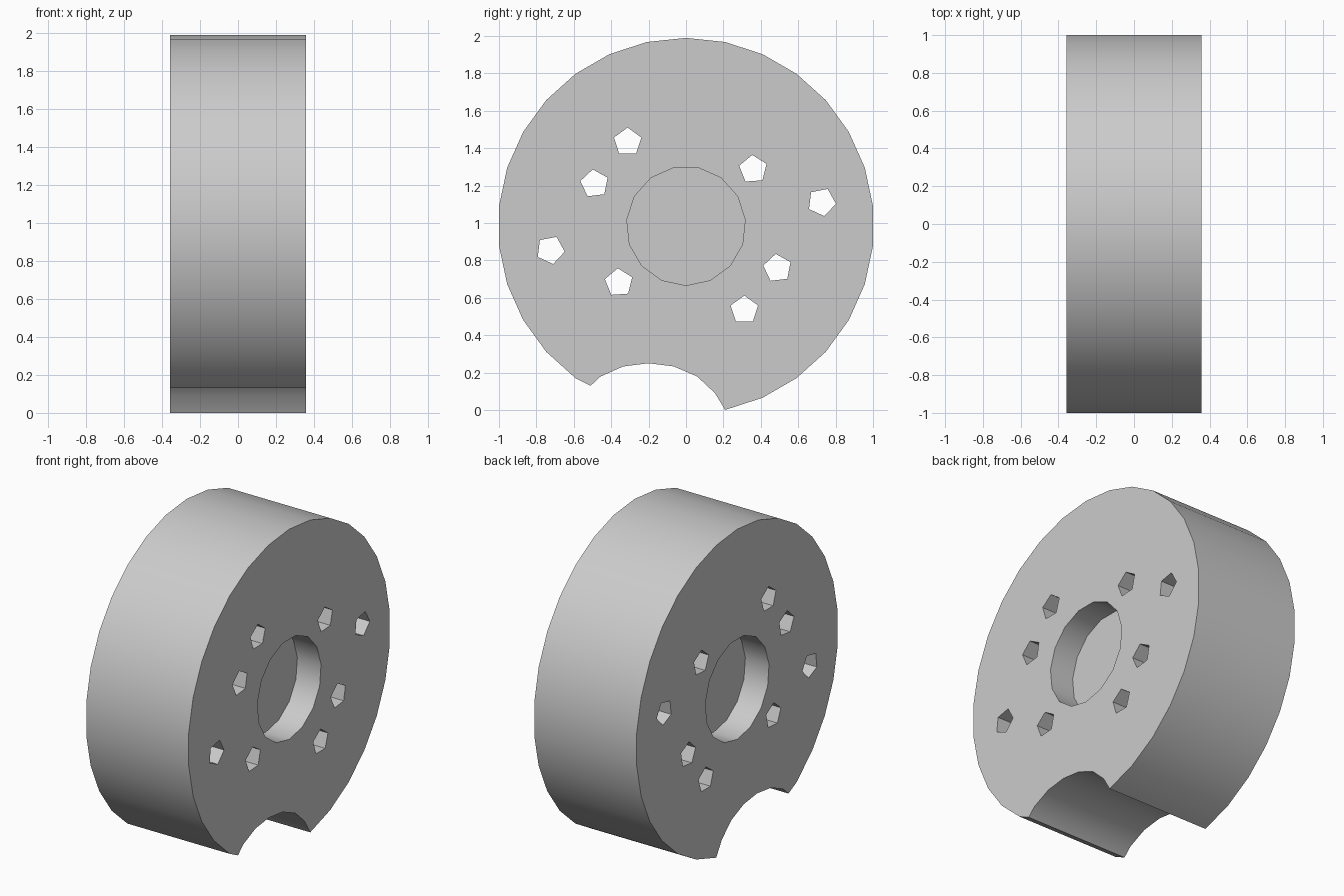
import bpy
import bmesh
from math import cos, sin, pi, radians

HALF = 0.357        # half thickness along x
CZ = 0.984          # height of the disc centre
POCKET = 0.165      # depth of the centre recess on each face

cube = bpy.data.objects.get("Cube")
if cube:
    bpy.data.objects.remove(cube, do_unlink=True)

grey = bpy.data.materials.new("light grey")
grey.use_nodes = True
colour = (0.6, 0.6, 0.6, 1)
grey.diffuse_color = colour
grey.node_tree.nodes["Principled BSDF"].inputs["Base Color"].default_value = colour


def polygon(y, z, radius, sides, start):
    """Corner points of a regular polygon in the yz plane."""
    return [(y + radius * cos(start + 2 * pi * i / sides),
             z + radius * sin(start + 2 * pi * i / sides)) for i in range(sides)]


def prism(name, outlines, x0, x1):
    """Extrude yz outlines from x0 to x1 as one object."""
    bm = bmesh.new()
    for outline in outlines:
        face = bm.faces.new([bm.verts.new((x0, y, z)) for y, z in outline])
        ext = bmesh.ops.extrude_face_region(bm, geom=[face])
        verts = [v for v in ext["geom"] if isinstance(v, bmesh.types.BMVert)]
        bmesh.ops.translate(bm, verts=verts, vec=(x1 - x0, 0, 0))
    bmesh.ops.recalc_face_normals(bm, faces=bm.faces)
    mesh = bpy.data.meshes.new(name)
    bm.to_mesh(mesh)
    bm.free()
    mesh.materials.append(grey)
    obj = bpy.data.objects.new(name, mesh)
    bpy.context.collection.objects.link(obj)
    return obj


# Thick disc with a scalloped notch in its lower rim
rim = polygon(0, CZ, 1.0055, 30, -pi / 2)[1:28]
notch = [(-0.51, 0.13), (-0.457, 0.179), (-0.335, 0.233), (-0.2, 0.25),
         (-0.065, 0.233), (0.06, 0.179), (0.155, 0.09)]
disc = prism("wheel_disc", [rim + notch], -HALF, HALF)

# Through holes: y, height from centre, angle of the top corner; each has an opposite twin
holes = [(-0.312, 0.449, 90), (0.359, 0.303, 94), (-0.489, 0.226, 97), (0.725, 0.128, 65)]
pentagons = [polygon(s * y, CZ + s * z, 0.077, 5, radians(a))
             for y, z, a in holes for s in (1, -1)]

# Centre recess on both faces
bore = polygon(0, CZ, 0.318, 15, -pi / 2)
cutters = [prism("hole_cutter", pentagons, -1, 1),
           prism("right_recess_cutter", [bore], HALF - POCKET, 1),
           prism("left_recess_cutter", [bore], -1, POCKET - HALF)]

bpy.ops.object.select_all(action="DESELECT")
disc.select_set(True)
bpy.context.view_layer.objects.active = disc
for cutter in cutters:
    mod = disc.modifiers.new(cutter.name, "BOOLEAN")
    mod.operation = "DIFFERENCE"
    mod.solver = "EXACT"
    mod.object = cutter
    bpy.ops.object.modifier_apply(modifier=mod.name)
    bpy.data.objects.remove(cutter, do_unlink=True)

bpy.ops.object.shade_smooth_by_angle(angle=radians(30))
